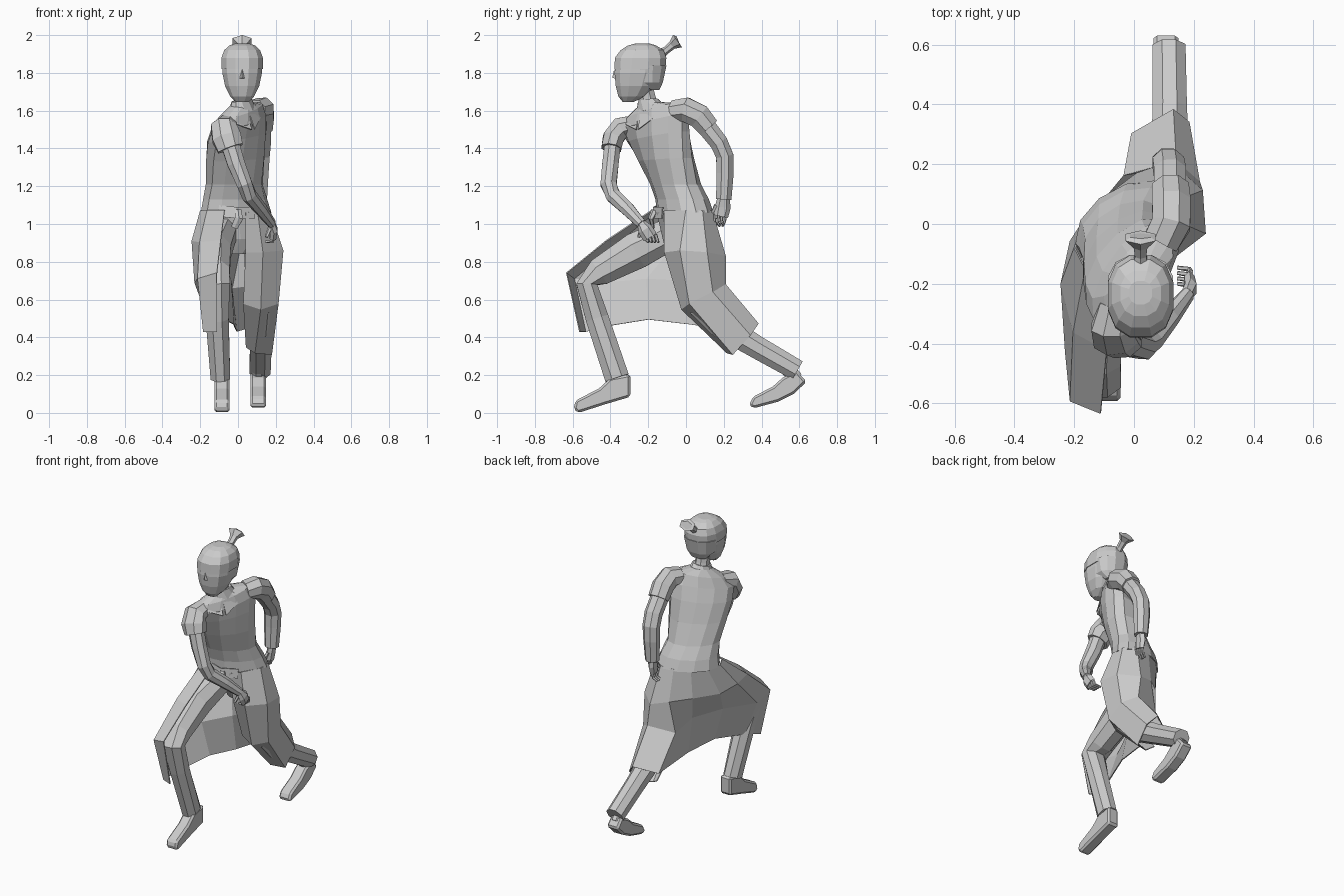
import bpy
from math import cos, sin, radians, tau, copysign
from mathutils import Vector as V


def make(name, verts, faces, thick=0):
    me = bpy.data.meshes.new(name)
    me.from_pydata([tuple(v) for v in verts], [], faces)
    me.update()
    ob = bpy.data.objects.new(name, me)
    bpy.context.collection.objects.link(ob)
    if thick:
        ob.modifiers.new("thickness", "SOLIDIFY").thickness = thick
    return ob


def loft(name, rings):
    n = len(rings[0])
    faces = [(i * n + j, i * n + (j + 1) % n, (i + 1) * n + (j + 1) % n, (i + 1) * n + j)
             for i in range(len(rings) - 1) for j in range(n)]
    faces += [tuple(reversed(range(n))), tuple(range((len(rings) - 1) * n, len(rings) * n))]
    return make(name, [v for r in rings for v in r], faces)


def limb(name, path, sides=8):
    """Tube along (x, y, z, sideways radius, other radius)."""
    pts = [V(p[:3]) for p in path]
    rings = []
    for i, p in enumerate(path):
        a, b = pts[max(i - 1, 0)], pts[min(i + 1, len(pts) - 1)]
        t = (b - a).normalized()
        u = (V((1, 0, 0)) - t * t.x).normalized()
        w = t.cross(u)
        rings.append([pts[i] + u * p[3] * cos((k + .5) * tau / sides) + w * p[4] * sin((k + .5) * tau / sides)
                      for k in range(sides)])
    return loft(name, rings)


def stack(name, levels, sides=12, power=1):
    """Horizontal ovals: (x, y, z, half width, half depth, turn in degrees, tilt)."""
    rings = []
    for x, y, z, w, d, turn, tilt in levels:
        r = radians(turn)
        ring = []
        for k in range(sides):
            a = (k + .5) * tau / sides
            p = w * copysign(abs(cos(a)) ** power, cos(a))
            q = d * copysign(abs(sin(a)) ** power, sin(a))
            ring.append((x + p * cos(r) - q * sin(r), y + p * sin(r) + q * cos(r), z + tilt * cos(a)))
        rings.append(ring)
    return loft(name, rings)


def sheet(name, cols, thick=0.006):
    n = len(cols[0])
    faces = [(i * n + j, i * n + j + 1, (i + 1) * n + j + 1, (i + 1) * n + j)
             for i in range(len(cols) - 1) for j in range(n - 1)]
    return make(name, [p for c in cols for p in c], faces, thick)


def prism(name, profile, x, w, bev=0.012):
    n = len(profile)
    verts = [(x + s * w, y, z) for s in (-1, 1) for y, z in profile]
    faces = [tuple(range(n)), tuple(reversed(range(n, 2 * n)))]
    faces += [(i, i + n, (i + 1) % n + n, (i + 1) % n) for i in range(n)]
    ob = make(name, verts, faces)
    m = ob.modifiers.new("bevel", "BEVEL")
    m.width, m.segments = bev, 1


# Torso, twisted so that the right shoulder is back and raised
stack("tunic_body", [
    (-.01, -.005, 1.06, .20, .135, 28, 0), (-.015, -.02, 1.13, .182, .128, 29, 0),
    (-.02, -.055, 1.21, .165, .12, 33, 0), (-.015, -.105, 1.34, .182, .12, 40, .01),
    (-.008, -.145, 1.46, .20, .115, 48, .03), (.005, -.17, 1.54, .21, .10, 54, .045),
    (.015, -.175, 1.60, .17, .08, 55, .045), (.02, -.185, 1.635, .07, .055, 55, .01)])
stack("hips", [(.0, .02, .84, .08, .07, 0, 0), (.015, .0, .92, .12, .09, 20, 0), (-.01, -.01, 1.07, .165, .11, 25, 0)])

# Belt front and knot
sheet("belt_front", [[(-.10, -.155, 1.10), (-.11, -.165, 1.04)], [(-.01, -.175, 1.09), (-.01, -.175, 1.03)],
                     [(.09, -.125, 1.09), (.09, -.13, 1.03)]])
limb("belt_knot", [(.0, -.165, 1.07, .02, .02), (.005, -.185, 1.03, .025, .015), (-.02, -.175, .98, .02, .008)], 6)

# Collar and lapels
stack("collar", [(.02, -.185, 1.60, .085, .07, 55, .02), (.02, -.20, 1.655, .058, .052, 40, .01)], 10)
sheet("left_lapel", [[(-.03, -.29, 1.575), (-.01, -.325, 1.53)], [(.04, -.25, 1.60), (.075, -.265, 1.50)]])
sheet("right_lapel", [[(.09, -.17, 1.63), (.115, -.17, 1.56)], [(.05, -.24, 1.60), (.085, -.25, 1.50)]])

# Skirt: open at the front, swept from the left thigh round the back to the right leg
sheet("robe_skirt", [
    [(-.07, -.18, 1.07), (-.09, -.42, .91), (-.11, -.63, .74), (-.11, -.56, .43)],
    [(-.16, -.15, 1.07), (-.20, -.36, .90), (-.21, -.59, .71), (-.18, -.53, .43)],
    [(-.195, -.08, 1.07), (-.24, -.20, .91), (-.225, -.43, .69), (-.14, -.42, .46)],
    [(-.165, .01, 1.07), (-.21, -.06, .89), (-.125, -.21, .71), (-.07, -.20, .495)],
    [(-.095, .085, 1.07), (-.10, .075, .88), (-.035, -.01, .70), (-.02, .01, .47)],
    [(.00, .13, 1.07), (.01, .165, .86), (-.03, .16, .66), (-.005, .30, .43)],
    [(.09, .135, 1.07), (.12, .205, .83), (.14, .205, .68), (.13, .38, .47)],
    [(.16, .085, 1.07), (.225, .11, .85), (.215, .14, .64), (.18, .34, .41)],
    [(.165, .0, 1.07), (.235, -.03, .86), (.21, .02, .58), (.175, .25, .31)],
    [(.10, -.11, 1.07), (.13, -.11, .85), (.12, -.02, .55), (.09, .22, .32)],
    [(.04, -.15, 1.06), (.04, -.10, .85), (.03, .01, .58), (.045, .25, .35)]])

# Trouser legs
limb("left_trouser_leg", [(-.08, -.06, .96, .08, .09), (-.125, -.26, .86, .095, .105), (-.125, -.46, .745, .087, .08),
                          (-.12, -.525, .68, .083, .06), (-.11, -.47, .50, .066, .066), (-.093, -.365, .185, .056, .07)])
limb("right_trouser_leg", [(.10, .03, .97, .08, .10), (.125, .06, .75, .095, .11), (.125, .10, .56, .085, .09),
                           (.12, .19, .46, .07, .075), (.12, .38, .345, .062, .065), (.117, .59, .225, .06, .06)])

# Feet
limb("left_ankle", [(-.09, -.37, .24, .036, .045), (-.088, -.35, .14, .036, .045)])
prism("left_foot", [(-.295, .205), (-.40, .185), (-.46, .13), (-.585, .065), (-.595, .02), (-.57, .00), (-.43, .045), (-.295, .085)], -.085, .04)
limb("right_ankle", [(.11, .50, .27, .036, .04), (.11, .585, .18, .036, .04)])
prism("right_foot", [(.585, .225), (.638, .165), (.57, .10), (.49, .06), (.36, .025), (.333, .04), (.355, .085), (.46, .14), (.51, .185)], .107, .042)

# Arms: short sleeves over bare forearms
limb("left_sleeve", [(-.06, -.27, 1.53, .058, .05), (-.075, -.345, 1.51, .073, .062),
                     (-.06, -.385, 1.455, .083, .06), (-.04, -.395, 1.40, .074, .057)])
limb("left_arm", [(-.05, -.385, 1.45, .053, .046), (-.01, -.40, 1.32, .05, .047), (.035, -.41, 1.21, .044, .046),
                  (.06, -.385, 1.15, .041, .043), (.12, -.31, 1.08, .035, .039), (.18, -.235, 1.0, .024, .028)])
limb("right_sleeve", [(.09, -.06, 1.60, .065, .06), (.125, .0, 1.605, .07, .07),
                      (.125, .07, 1.57, .07, .07), (.122, .12, 1.51, .066, .062)])
limb("right_arm", [(.12, .08, 1.55, .058, .056), (.12, .175, 1.43, .058, .052), (.115, .205, 1.36, .057, .05),
                   (.112, .207, 1.27, .054, .049), (.112, .20, 1.13, .045, .044)])

# Hands with fingers
limb("left_palm", [(.175, -.24, 1.01, .02, .022), (.19, -.215, .97, .022, .04), (.185, -.19, .93, .02, .04)], 6)
limb("right_palm", [(.115, .20, 1.15, .025, .03), (.11, .195, 1.09, .022, .042), (.11, .185, 1.04, .018, .038)], 6)
for i in range(4):
    d = i * .018
    limb(f"left_finger_{i}", [(.19, -.215 + d, .945, .009, .009), (.185, -.205 + d, .91, .009, .009),
                              (.145, -.20 + d, .905, .007, .007)], 5)
    limb(f"right_finger_{i}", [(.11, .155 + d, 1.05, .009, .009), (.10, .15 + d, 1.01, .008, .008),
                               (.075, .14 + d, .99, .007, .007)], 5)
limb("left_thumb", [(.17, -.235, .98, .012, .012), (.15, -.25, .93, .009, .009)], 5)
limb("right_thumb", [(.11, .16, 1.10, .012, .012), (.10, .14, 1.06, .009, .009)], 5)

# Head and neck
limb("neck", [(.02, -.18, 1.58, .052, .055), (.02, -.205, 1.66, .045, .05), (.02, -.225, 1.74, .045, .05)])


def head_ring(z, y0, y1, w):
    return (.022, (y0 + y1) / 2, z, w, (y1 - y0) / 2, 0, 0)


stack("head", [head_ring(*r) for r in [
    (1.645, -.335, -.28, .035), (1.675, -.36, -.21, .065), (1.73, -.375, -.16, .093),
    (1.80, -.382, -.13, .108), (1.87, -.375, -.12, .107), (1.92, -.34, -.14, .08)]], power=.85)
make("nose", [(.022, -.38, 1.82), (.008, -.375, 1.77), (.036, -.375, 1.77), (.022, -.39, 1.775)],
     [(0, 1, 3), (0, 3, 2), (1, 2, 3)])

# Hair cap, nape and tied tail
stack("hair_cap", [head_ring(*r) for r in [
    (1.82, -.384, -.105, .113), (1.88, -.38, -.10, .113), (1.92, -.35, -.115, .098),
    (1.945, -.31, -.155, .07), (1.955, -.27, -.19, .04)]], power=.85)
stack("hair_nape", [head_ring(*r) for r in [
    (1.71, -.20, -.14, .055), (1.75, -.29, -.12, .095), (1.84, -.32, -.10, .112)]], power=.85)
limb("hair_tail", [(.022, -.15, 1.89, .032, .032), (.022, -.105, 1.92, .022, .02), (.022, -.075, 1.945, .026, .022),
                   (.022, -.045, 1.968, .058, .04), (.022, -.04, 1.97, .04, .025)], 6)
